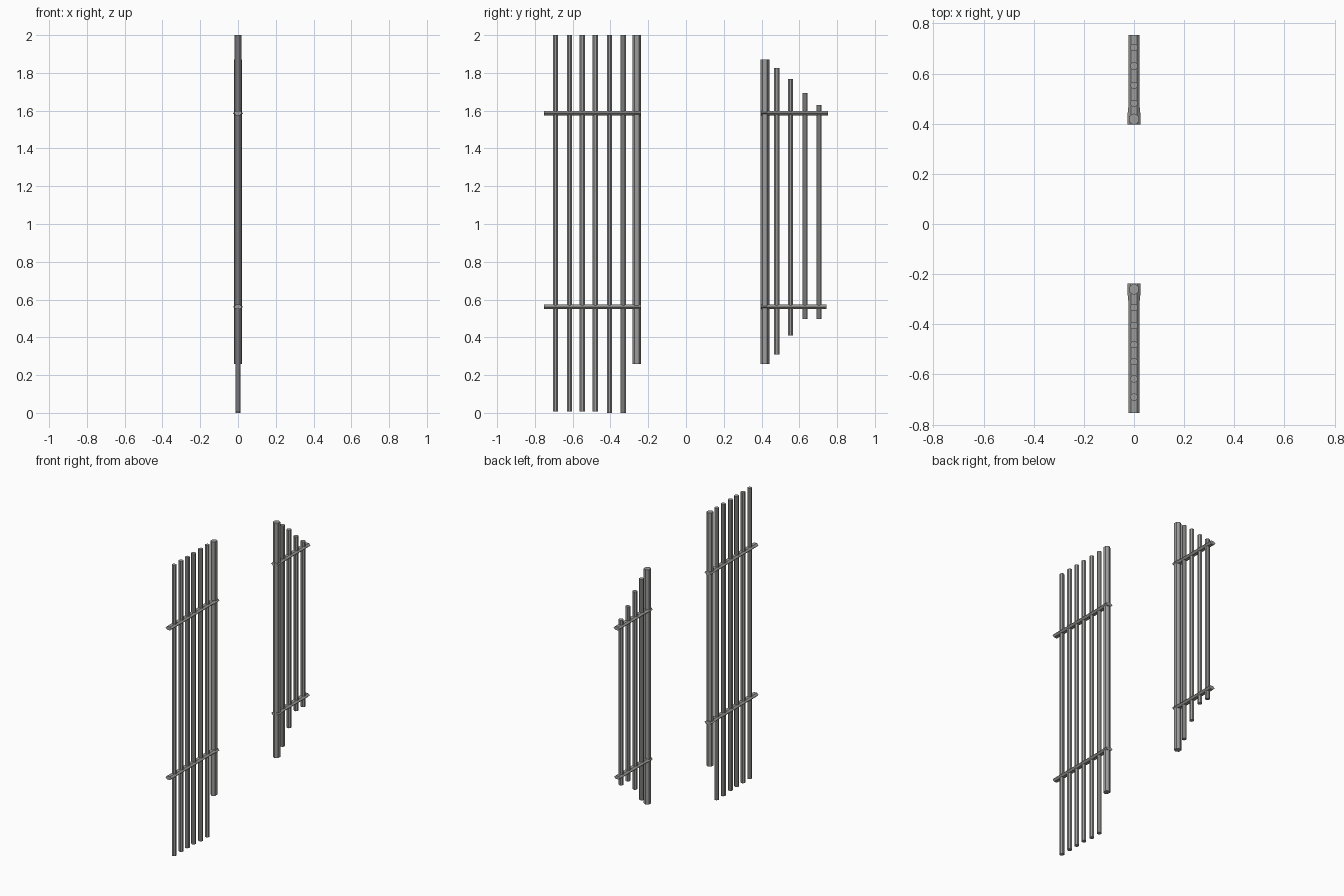
import bpy
import bmesh
from math import cos, sin, pi

cube = bpy.data.objects.get("Cube")
if cube:
    bpy.data.objects.remove(cube)

# One flat steel grey
steel = bpy.data.materials.new("steel_grey")
steel.use_nodes = True
grey = (0.34, 0.335, 0.33, 1)
steel.diffuse_color = grey
steel.node_tree.nodes["Principled BSDF"].inputs["Base Color"].default_value = grey


def loft(name, rings):
    """Closed flat-faced bar through a list of point rings."""
    bm = bmesh.new()
    loops = [[bm.verts.new(co) for co in ring] for ring in rings]
    count = len(loops[0])
    for a, b in zip(loops, loops[1:]):
        for i in range(count):
            j = (i + 1) % count
            bm.faces.new((a[i], a[j], b[j], b[i]))
    bm.faces.new(loops[0])
    bm.faces.new(loops[-1])
    bmesh.ops.recalc_face_normals(bm, faces=bm.faces)
    mesh = bpy.data.meshes.new(name)
    bm.to_mesh(mesh)
    bm.free()
    mesh.materials.append(steel)
    bpy.context.collection.objects.link(bpy.data.objects.new(name, mesh))


def polygon(sides, turn=0.0):
    """Unit polygon as (u, v) pairs."""
    angles = [2 * pi * (i + turn) / sides for i in range(sides)]
    return [(cos(a), sin(a)) for a in angles]


def post(name, y, bottom, top, outline, rx, ry):
    """Upright bar."""
    loft(name, [[(u * rx, y + v * ry, z) for u, v in outline] for z in (bottom, top)])


def rail(name, z, stations):
    """Flattened six-sided bar along y, with half widths given per station."""
    loft(name, [[(u * w, y, z + v * RAIL_RISE) for u, v in polygon(6)]
                for y, w in stations])


HEX = polygon(6, 0.5)
OCT = polygon(8, 0.5)
THIN = 0.0155
RAIL_RISE = 0.0135
BAR_W, FLARE_W = 0.0225, 0.0265

# Front panel: level tops, thick end post stopping short of the ground
post("front_end_post", -0.261, 0.26, 2.0, HEX, 0.021, 0.0235)
for i, y in enumerate((-0.691, -0.617, -0.549, -0.481, -0.405, -0.333)):
    post(f"front_bar_{i + 1}", y, 0.008 if i < 4 else 0.0, 2.0, OCT, THIN, THIN)

# Back panel: bars step shorter away from the thick end post
post("back_end_post", 0.418, 0.26, 1.87, HEX, 0.023, 0.0235)
back_bars = ((0.481, 0.31, 1.825), (0.553, 0.41, 1.767),
             (0.630, 0.497, 1.693), (0.704, 0.497, 1.63))
for i, (y, bottom, top) in enumerate(back_bars):
    post(f"back_bar_{i + 1}", y, bottom, top, OCT, THIN, THIN)

# Cross rails flare slightly around the thick end posts
for level, z, back_end in (("lower", 0.561, 0.745), ("upper", 1.587, 0.753)):
    rail(f"front_{level}_rail", z,
         ((-0.753, BAR_W), (-0.31, BAR_W), (-0.27, FLARE_W), (-0.238, FLARE_W)))
    rail(f"back_{level}_rail", z,
         ((back_end, BAR_W), (0.47, BAR_W), (0.43, FLARE_W), (0.397, FLARE_W)))
